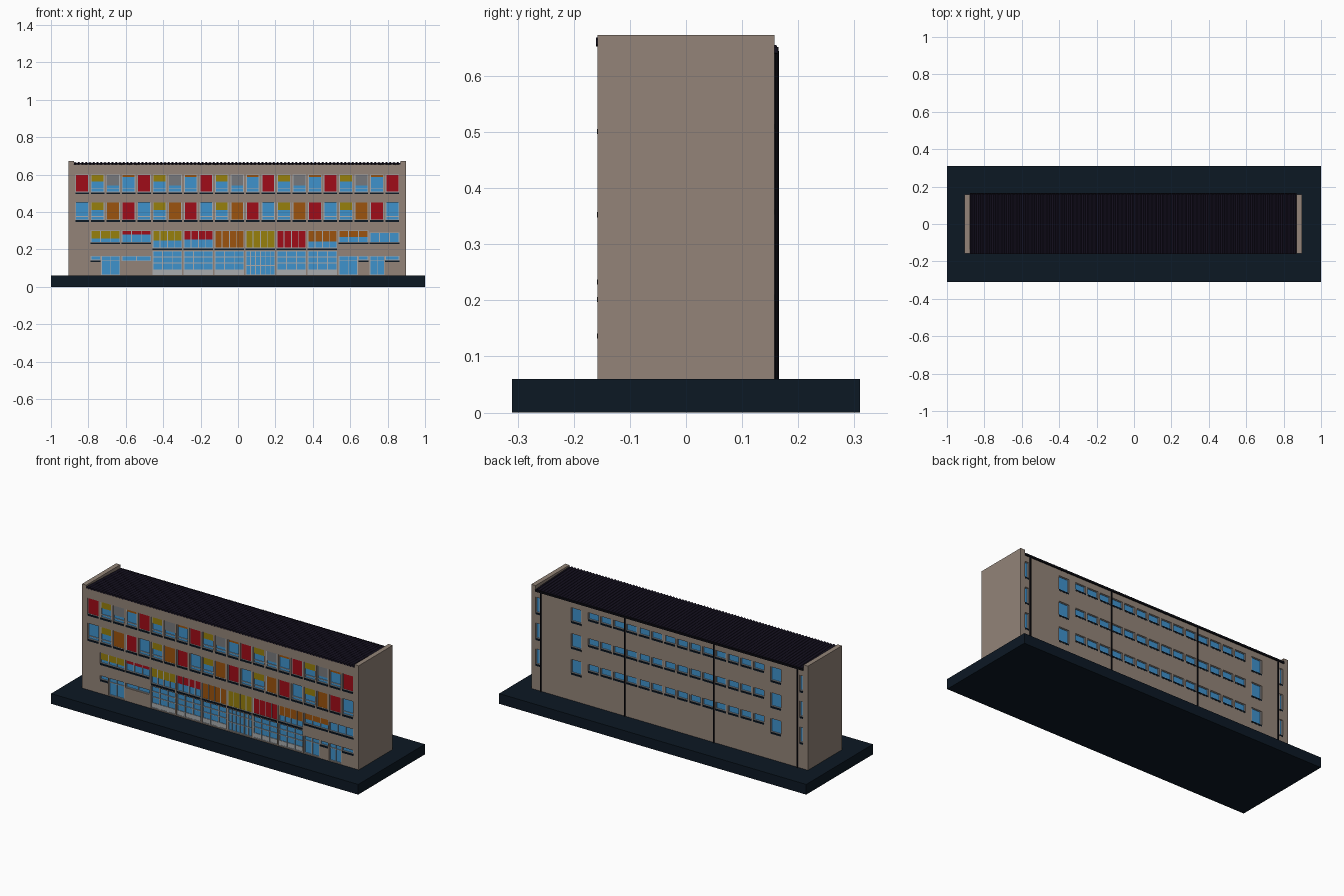
import bpy, bmesh, math

if "Cube" in bpy.data.objects:
    bpy.data.objects.remove(bpy.data.objects["Cube"])

CX, FACE = -0.004, 0.158          # building centre in x, facade distance in y
HEX = dict(wall=0x938478, navy=0x0C1824, roof=0x14101F, glass=0x3F92CC, frame=0xA9ABAE,
           red=0xA00C18, olive=0x97800C, orange=0x9C540E, grey=0x77797C, pipe=0x0B0B12)


def mat(key):
    m = bpy.data.materials.get(key)
    if not m:
        m = bpy.data.materials.new(key)
        rgb = [((HEX[key] >> s) & 255) / 255 for s in (16, 8, 0)]
        m.diffuse_color = [((c + 0.055) / 1.055) ** 2.4 if c > 0.04 else c / 12.92 for c in rgb] + [1]
        m.use_nodes = True
        m.node_tree.nodes["Principled BSDF"].inputs["Base Color"].default_value = m.diffuse_color
    return m


def finish(bm, name, key):
    bmesh.ops.recalc_face_normals(bm, faces=bm.faces)
    me = bpy.data.meshes.new(name)
    bm.to_mesh(me)
    bm.free()
    ob = bpy.data.objects.new(name, me)
    bpy.context.collection.objects.link(ob)
    me.materials.append(mat(key))
    return ob


def add_box(bm, x0, x1, y0, y1, z0, z1):
    vs = bmesh.ops.create_cube(bm, size=1)["verts"]
    for v in vs:
        v.co = (x1 if v.co.x > 0 else x0, y1 if v.co.y > 0 else y0, z1 if v.co.z > 0 else z0)


def box(name, key, *dims):
    bm = bmesh.new()
    add_box(bm, *dims)
    return finish(bm, name, key)


def prism(name, key, pts, vec, to3d):
    bm = bmesh.new()
    f = bm.faces.new([bm.verts.new(to3d(*p)) for p in pts])
    r = bmesh.ops.extrude_face_region(bm, geom=[f])
    bmesh.ops.translate(bm, verts=[g for g in r["geom"] if isinstance(g, bmesh.types.BMVert)], vec=vec)
    return finish(bm, name, key)


# facade pieces are gathered by part, depth d measured inwards from the facade
parts = {}


def piece(part, side, x0, x1, z0, z1, d0, d1):
    ya, yb = sorted((side * (FACE - d0), side * (FACE - d1)))
    parts.setdefault(part, bmesh.new())
    add_box(parts[part], x0, x1, ya, yb, z0, z1)


def window(side, x0, x1, z0, z1, cols=1, bars=(), colour=None, cover=0.0, sill=True, kick=0.0):
    piece("cutter", side, x0, x1, z0, z1, -0.01, 0.012)
    if sill:
        piece("sills", side, x0, x1, z0, z0 + 0.009, -0.001, 0.012)
        z0 += 0.009
    f, zc = 0.004, z1 - cover * (z1 - z0)
    if cover < 1:
        piece("glass", side, x0, x1, z0, zc, 0.009, 0.013)
    if colour:
        piece(colour + "_panels", side, x0 + f, x1 - f, zc, z1 - f / 2, 0.005, 0.013)
    if kick:
        piece("kick_panels", side, x0, x1, z0, z0 + kick, 0.006, 0.013)
    # outer frame
    for a, b, c, d in ((x0, x0 + f, z0, z1), (x1 - f, x1, z0, z1),
                       (x0 + f, x1 - f, z0, z0 + f), (x0 + f, x1 - f, z1 - f / 2, z1)):
        piece("frames", side, a, b, c, d, 0.004, 0.013)
    # mullions and transoms
    for i in range(1, cols):
        xm = x0 + (x1 - x0) * i / cols
        piece("frames", side, xm - f / 2, xm + f / 2, z0 + f, z1 - f / 2, 0.0042, 0.013)
    for t in bars:
        zb = z0 + (z1 - z0) * t
        piece("frames", side, x0 + f, x1 - f, zb - f / 2, zb + f / 2, 0.0045, 0.013)


# ground slab, core block with sloping top, raised end walls
box("ground_slab", "navy", -1, 1, -0.31, 0.31, 0, 0.06)
core = prism("building_core", "wall",
             [(-FACE, 0.059), (FACE, 0.059), (FACE, 0.641), (-FACE, 0.655)],
             (1.748, 0, 0), lambda y, z: (CX - 0.874, y, z))
for name, s in (("left_end_wall", -1), ("right_end_wall", 1)):
    a, b = sorted((CX + s * 0.873, CX + s * 0.901))
    box(name, "wall", a, b, -FACE, FACE, 0.059, 0.673)

# two upper front floors: a repeating rhythm of four bays
TOP = [("red", 1), ("olive", 0.4), ("grey", 0.6), ("orange", 0.14)]
MID = [(None, 0), ("olive", 0.42), ("orange", 1), ("red", 1)]
for z0, z1, rhythm in ((0.496, 0.60, TOP), (0.348, 0.452, MID)):
    for k in range(21):
        xc = CX + 0.0829 * (k - 10)
        colour, cover = rhythm[k % 4]
        window(-1, xc - 0.036, xc + 0.036, z0, z1, colour=colour, cover=cover,
               bars=(0.2,) if cover < 1 else ())

# lower front floors: wide bays
FIRST = [("olive", 0.65), ("red", 0.3), ("olive", 0.55), ("red", 0.5), ("orange", 1),
         ("olive", 1), ("red", 0.95), ("orange", 0.6), ("orange", 0.55), (None, 0)]
for i, (colour, cover) in enumerate(FIRST):
    xc = -0.709 + 0.1658 * i
    x0, x1 = xc - 0.079, xc + 0.079
    wide = 2 <= i <= 7
    window(-1, x0, x1, 0.197 if wide else 0.228, 0.30 if i < 9 else 0.29,
           cols=4 if wide else 3, colour=colour, cover=cover)
    if i == 5:                       # main entrance
        window(-1, x0, x1, 0.063, 0.192, cols=6, bars=(0.4, 0.78), sill=False)
    elif wide:                       # shop windows with kick panels
        window(-1, x0, x1, 0.063, 0.192, cols=3, bars=(0.5, 0.75), sill=False, kick=0.03)
    elif i == 1:
        window(-1, x0, x1, 0.138, 0.165, cols=2, sill=False)
    else:                            # side doors with a small window beside them
        d0, d1 = {0: (x0 + 0.056, x1), 8: (x0, x1 - 0.056), 9: (x0, x1 - 0.078)}[i]
        window(-1, d0, d1, 0.063, 0.165, cols=2, bars=(0.75,), sill=False)
        a, b = (x0, d0 - 0.003) if i == 0 else (d1 + 0.003, x1)
        window(-1, a, b, 0.132, 0.165)

# three rows of back windows
for r in range(3):
    zt = 0.605 - 0.152 * r
    for k in range(-7, 7):
        xc = CX + 0.0829 * k
        window(1, xc - 0.035, xc + 0.035, zt - 0.05, zt)
    for xc, hw, h in ((0.605, 0.034, 0.09), (-0.695, 0.034, 0.09),
                      (0.855, 0.014, 0.1), (-0.861, 0.011, 0.1)):
        window(1, xc - hw, xc + hw, zt - h, zt)

# recess the openings into the core and emit the gathered parts
KEYS = dict(sills="navy", glass="glass", frames="frame", kick_panels="frame", cutter="wall")
for part, bm in parts.items():
    ob = finish(bm, "window_" + part, KEYS.get(part) or part.split("_")[0])
    if part == "cutter":
        cutter = ob
m = core.modifiers.new("openings", "BOOLEAN")
m.operation, m.solver, m.object = "DIFFERENCE", "EXACT", cutter
bpy.context.view_layer.update()
dg = bpy.context.evaluated_depsgraph_get()
cut = bpy.data.meshes.new_from_object(core.evaluated_get(dg))
core.modifiers.clear()
core.data = cut
bpy.data.objects.remove(cutter)

# corrugated roof sheet falling to the back
N, L, A = 87 * 4, 1.746, 0.0035
wave = [(CX - L / 2 + L * i / N, 0.665 + A * math.sin(math.pi * i / 2)) for i in range(N + 1)]
pts = wave + [(x, z - 0.009) for x, z in reversed(wave)]
prism("corrugated_roof", "roof", pts, (0, 0.322, -0.014), lambda x, z: (x, -0.16, z))

# gutter and downpipes at the back
box("gutter", "pipe", CX - 0.873, CX + 0.873, FACE, FACE + 0.007, 0.640, 0.651)
bm = bmesh.new()
for x in (0.833, 0.286, -0.294, -0.838):
    vs = bmesh.ops.create_cone(bm, cap_ends=True, segments=10, radius1=0.0045, radius2=0.0045, depth=0.585)["verts"]
    bmesh.ops.translate(bm, verts=vs, vec=(x, FACE + 0.003, 0.3515))
finish(bm, "downpipes", "pipe")
